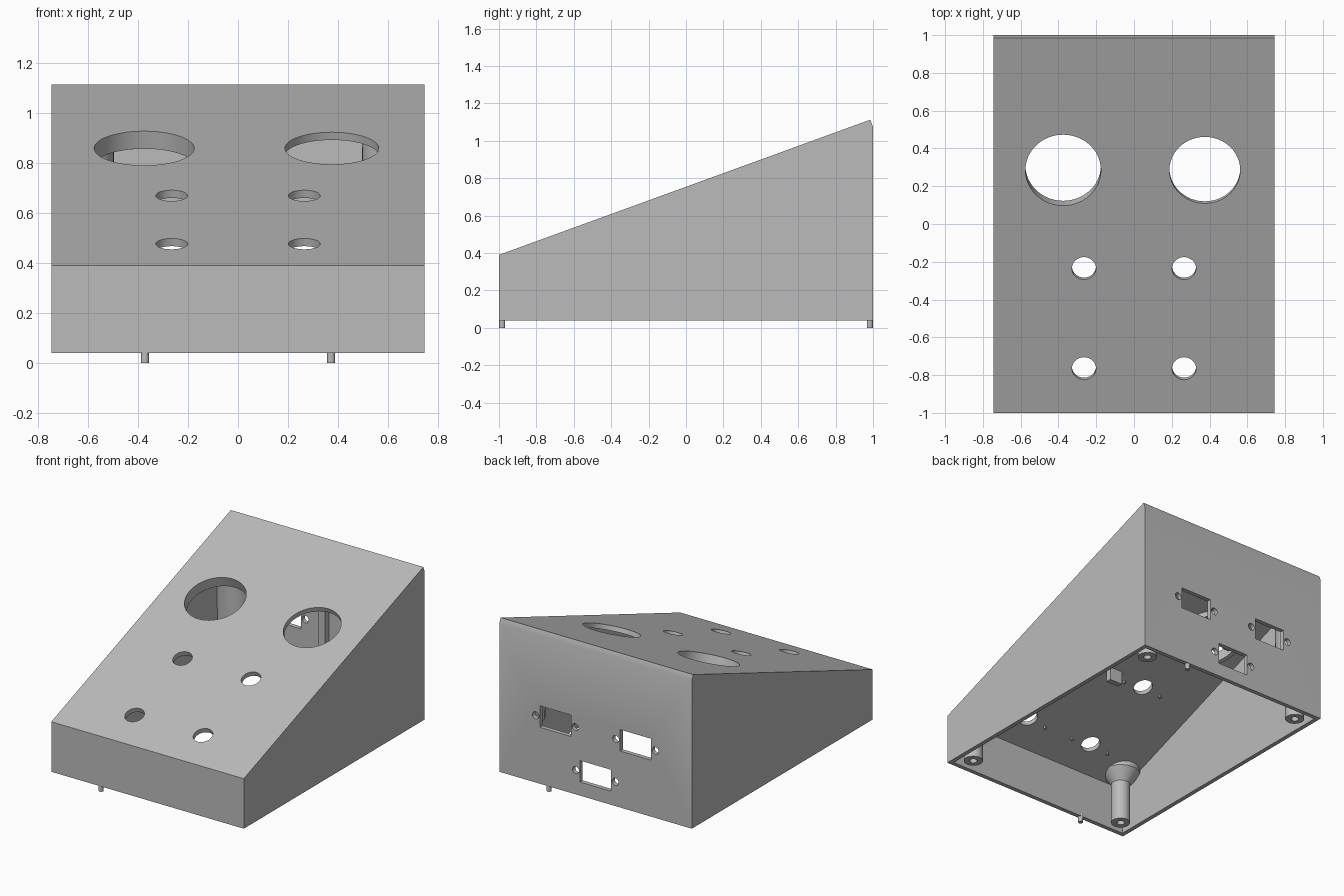
import bpy, bmesh, math
from mathutils import Vector, Matrix

cube = bpy.data.objects.get("Cube")
if cube:
    bpy.data.objects.remove(cube, do_unlink=True)

grey = bpy.data.materials.new("mid grey plastic")
grey.use_nodes = True
GREY = (0.5, 0.5, 0.5, 1)
grey.diffuse_color = GREY
grey.node_tree.nodes["Principled BSDF"].inputs["Base Color"].default_value = GREY

TILT = math.radians(20)
W, BASE, WALL = 0.745, 0.04, 0.03
NORMAL = Vector((0, -math.sin(TILT), math.cos(TILT)))


def top_z(y):
    return 0.39 + (y + 1) * math.tan(TILT)


def make(name, bm):
    bmesh.ops.recalc_face_normals(bm, faces=bm.faces)
    mesh = bpy.data.meshes.new(name)
    bm.to_mesh(mesh)
    bm.free()
    mesh.materials.append(grey)
    ob = bpy.data.objects.new(name, mesh)
    bpy.context.collection.objects.link(ob)
    return ob


def side_profile(name, points, half_width):
    """Extrude a (y, z) outline across x."""
    bm = bmesh.new()
    face = bm.faces.new([bm.verts.new((-half_width, y, z)) for y, z in points])
    ext = bmesh.ops.extrude_face_region(bm, geom=[face])["geom"]
    verts = [v for v in ext if isinstance(v, bmesh.types.BMVert)]
    bmesh.ops.translate(bm, verts=verts, vec=(2 * half_width, 0, 0))
    return make(name, bm)


def lathe(points, sides=48, closed=False):
    """Revolve an (r, z) outline about z."""
    bm = bmesh.new()
    verts = [bm.verts.new((r, 0, z)) for r, z in points]
    pairs = list(zip(verts, verts[1:])) + ([(verts[-1], verts[0])] if closed else [])
    edges = [bm.edges.new(p) for p in pairs]
    bmesh.ops.spin(bm, geom=verts + edges, axis=(0, 0, 1), cent=(0, 0, 0),
                   angle=math.tau, steps=sides, use_merge=True)
    bmesh.ops.remove_doubles(bm, verts=bm.verts, dist=1e-5)
    return bm


def cylinder(name, centre, radius, depth, tilt=0, sides=48):
    bm = bmesh.new()
    bmesh.ops.create_cone(bm, cap_ends=True, segments=sides, radius1=radius,
                          radius2=radius, depth=depth)
    bm.transform(Matrix.Translation(centre) @ Matrix.Rotation(tilt, 4, "X"))
    return make(name, bm)


def box(name, centre, size):
    bm = bmesh.new()
    bmesh.ops.create_cube(bm, size=1)
    bm.transform(Matrix.Translation(centre) @ Matrix.Diagonal((*size, 1)))
    return make(name, bm)


def cut(target, cutter):
    cutter.hide_render = True
    mod = target.modifiers.new("cut", "BOOLEAN")
    mod.operation, mod.solver, mod.object = "DIFFERENCE", "EXACT", cutter
    bpy.context.view_layer.objects.active = target
    bpy.ops.object.modifier_apply(modifier=mod.name)
    bpy.data.objects.remove(cutter, do_unlink=True)


def smooth(ob):
    bpy.ops.object.select_all(action="DESELECT")
    ob.select_set(True)
    bpy.context.view_layer.objects.active = ob
    bpy.ops.object.shade_smooth_by_angle(angle=math.radians(30))


# Sloped shell, open underneath
shell = side_profile("sloped_shell", [(-1, BASE), (1, BASE), (1, 1.075),
                                      (0.985, top_z(0.985)), (-1, top_z(-1))], W)
inner = 1 - WALL
drop = 0.035
cut(shell, side_profile("cavity_cutter", [(-inner, -0.1), (inner, -0.1),
    (inner, top_z(inner) - drop), (-inner, top_z(-inner) - drop)], W - WALL))

# Panel holes: two large dials and four buttons
holes = [(-0.375, 0.285, 0.2), (0.375, 0.285, 0.1875)]
holes += [(sx * 0.265, y, 0.0635) for sx in (-1, 1) for y in (-0.235, -0.765)]
for x, y, r in holes:
    cut(shell, cylinder("hole_cutter", (x, y, top_z(y)), r, 0.3, TILT))

# Connector cutouts with a screw hole at each side of the back wall
for x, z in ((0.31, 0.51), (-0.31, 0.51), (0, 0.21)):
    cut(shell, box("connector_cutter", (x, 1, z), (0.24, 0.2, 0.15)))
    for s in (-1, 1):
        cut(shell, cylinder("screw_cutter", (x + s * 0.153, 1, z), 0.025, 0.2,
                            math.pi / 2, 24))
smooth(shell)

# Collar that deepens the larger dial hole
bm = lathe([(0.2, -0.075), (0.23, -0.075), (0.23, -0.02), (0.2, -0.02)], closed=True)
bm.transform(Matrix.Translation((-0.375, 0.285, top_z(0.285))) @ Matrix.Rotation(TILT, 4, "X"))
smooth(make("dial_collar", bm))

# Corner screw posts, trimmed inside the walls and sloped panel
for sx, side in ((1, "left"), (-1, "right")):
    for sy, end in ((-1, "front"), (1, "back")):
        bm = lathe([(0, 0.2), (0.025, 0.2), (0.025, 0.045), (0.062, 0.045),
                    (0.062, 0.33), (0.125, 0.41), (0.135, 1.3)], 32)
        bmesh.ops.translate(bm, verts=bm.verts, vec=(sx * 0.625, sy * 0.88, 0))
        planes = [((0, -1, top_z(-1) - 0.02), NORMAL),
                  ((sx * (W - 0.015), 0, 0), (sx, 0, 0)),
                  ((0, sy * 0.985, 0), (0, sy, 0))]
        for co, no in planes:
            bmesh.ops.bisect_plane(bm, geom=bm.verts[:] + bm.edges[:] + bm.faces[:],
                                   plane_co=co, plane_no=no, clear_outer=True)
        smooth(make(f"{end}_{side}_screw_post", bm))

# Locating pins under the front and back rims
for name, s in (("front_pin", -1), ("back_pin", 1)):
    smooth(cylinder(name, (s * 0.372, s * 0.983, 0.03), 0.016, 0.06, sides=24))

# Small clip and button pegs beneath the panel
box("panel_clip", (0, -0.2, top_z(-0.2) - 0.07), (0.1, 0.04, 0.1))
for sx in (-1, 1):
    for y in (-0.235, -0.765):
        for s in (-1, 1):
            smooth(cylinder("button_peg", (sx * 0.265 + s * 0.15, y, top_z(y) - 0.04),
                            0.009, 0.03, TILT, 12))

# Rib on the inside of the back wall
box("back_wall_rib", (0, 0.95, 0.66), (0.05, 0.05, 0.7))
